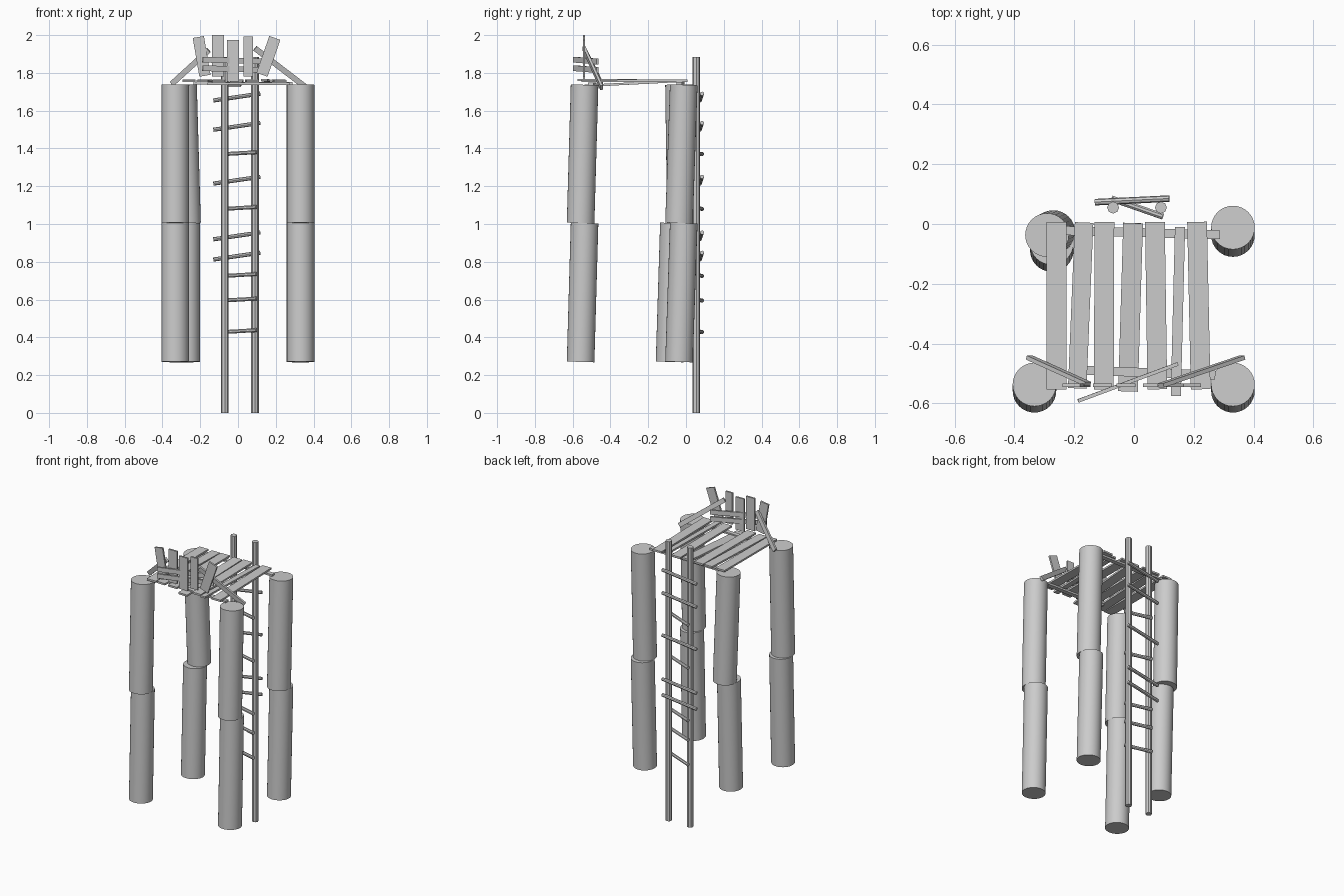
import bpy
from mathutils import Vector, Matrix

cube = bpy.data.objects.get("Cube")
if cube:
    bpy.data.objects.remove(cube, do_unlink=True)

GREY = (0.6, 0.6, 0.6, 1)
mat = bpy.data.materials.new("weathered_grey")
mat.use_nodes = True
mat.diffuse_color = GREY
mat.node_tree.nodes["Principled BSDF"].inputs["Base Color"].default_value = GREY


def finish(name):
    ob = bpy.context.object
    ob.name = name
    ob.data.materials.append(mat)
    return ob


def pole(name, start, end, radius, sides, smooth=False):
    """Cylinder running between two points."""
    a, b = Vector(start), Vector(end)
    axis = b - a
    bpy.ops.mesh.primitive_cylinder_add(
        vertices=sides, radius=radius, depth=axis.length, location=(a + b) / 2,
        rotation=Vector((0, 0, 1)).rotation_difference(axis).to_euler())
    finish(name)
    if smooth:
        bpy.ops.object.shade_smooth_by_angle()


def board(name, start, end, width, thick, normal):
    """Flat board running between two points, its broad face towards normal."""
    a, b = Vector(start), Vector(end)
    along = (b - a).normalized()
    side = Vector(normal).cross(along).normalized()
    face = along.cross(side)
    bpy.ops.mesh.primitive_cube_add(size=1)
    ob = finish(name)
    turn = Matrix((along, side, face)).transposed().to_4x4()
    size = Matrix.Diagonal(((b - a).length, width, thick, 1))
    ob.data.transform(Matrix.Translation((a + b) / 2) @ turn @ size)


UP, FRONT = (0, 0, 1), (0, -1, 0)
LOW, MID, TOP = 0.27, 1.005, 1.737

# Four posts, each of two stacked logs: (x, y) at foot and head of each log
posts = {
    "front_right": [(-.333, -.558, -.333, -.537)] * 2,
    "front_left": [(.331, -.558, .331, -.537)] * 2,
    "back_left": [(.331, -.037, .331, -.012)] * 2,
    "back_right": [(-.275, -.087, -.275, -.064), (-.27, -.027, -.291, -.037)],
}
for name, logs in posts.items():
    for part, (x0, y0, x1, y1), z0, z1 in zip(("lower", "upper"), logs, (LOW, MID), (MID, TOP)):
        pole(f"{name}_post_{part}", (x0, y0, z0), (x1, y1, z1), .073, 32, True)

# Ladder rails
for side, x in (("right", -.07), ("left", .09)):
    pole(f"ladder_rail_{side}", (x, .055, 0), (x, .055, 1.883), .02, 8)

# Ladder rungs: long ones behind the rails, short ones passing between them
for z in (.83, .937, 1.232, 1.517, 1.672):
    pole("rung_long", (-.13, .073, z - .018), (.118, .085, z + .018), .011, 8)
for z in (.433, .6, .73, 1.085, 1.375):
    pole("rung_short", (-.075, .085, z - .005), (.097, .025, z + .005), .011, 8)

# Cross beams under the deck
board("deck_beam_back", (-.235, -.022, 1.745), (.288, -.036, 1.745), .03, .012, UP)
board("deck_beam_front", (-.16, -.49, 1.742), (.272, -.505, 1.742), .03, .012, UP)

# Deck planks: back x, front x, back y, front y, front z, width
deck = [
    (-.259, -.259, .007, -.553, 1.757, .067),
    (-.167, -.19, .005, -.55, 1.757, .062),
    (-.099, -.101, .007, -.553, 1.757, .066),
    (-.003, -.02, .003, -.56, 1.73, .066),
    (.07, .078, .007, -.553, 1.757, .066),
    (.154, .14, -.01, -.575, 1.762, .034),
    (.211, .223, .007, -.553, 1.757, .066),
]
for xb, xf, yb, yf, zf, w in deck:
    board("deck_plank", (xb, yb, 1.759), (xf, yf, zf), w, .012, UP)

# Upright railing boards: foot x, z, head x, z, width
railing = [
    (-.175, 1.785, -.21, 1.99, .06),
    (-.105, 1.78, -.105, 2.0, .064),
    (-.027, 1.755, -.027, 1.975, .064),
    (.055, 1.78, .055, 1.993, .05),
    (.127, 1.79, .195, 1.985, .062),
]
for x0, z0, x1, z1, w in railing:
    board("railing_board", (x0, -.54, z0), (x1, -.54, z1), w, .012, FRONT)

# Two slats weaving across the railing
for z in (1.87, 1.825):
    board("railing_slat", (-.187, -.592, z), (.147, -.468, z - .01), .03, .012, FRONT)

# Slanted braces from the corner posts up to the railing
board("brace_right", (-.35, -.447, 1.742), (-.155, -.535, 1.92), .03, .014, FRONT)
board("brace_left", (.362, -.447, 1.722), (.09, -.54, 1.93), .03, .014, FRONT)
